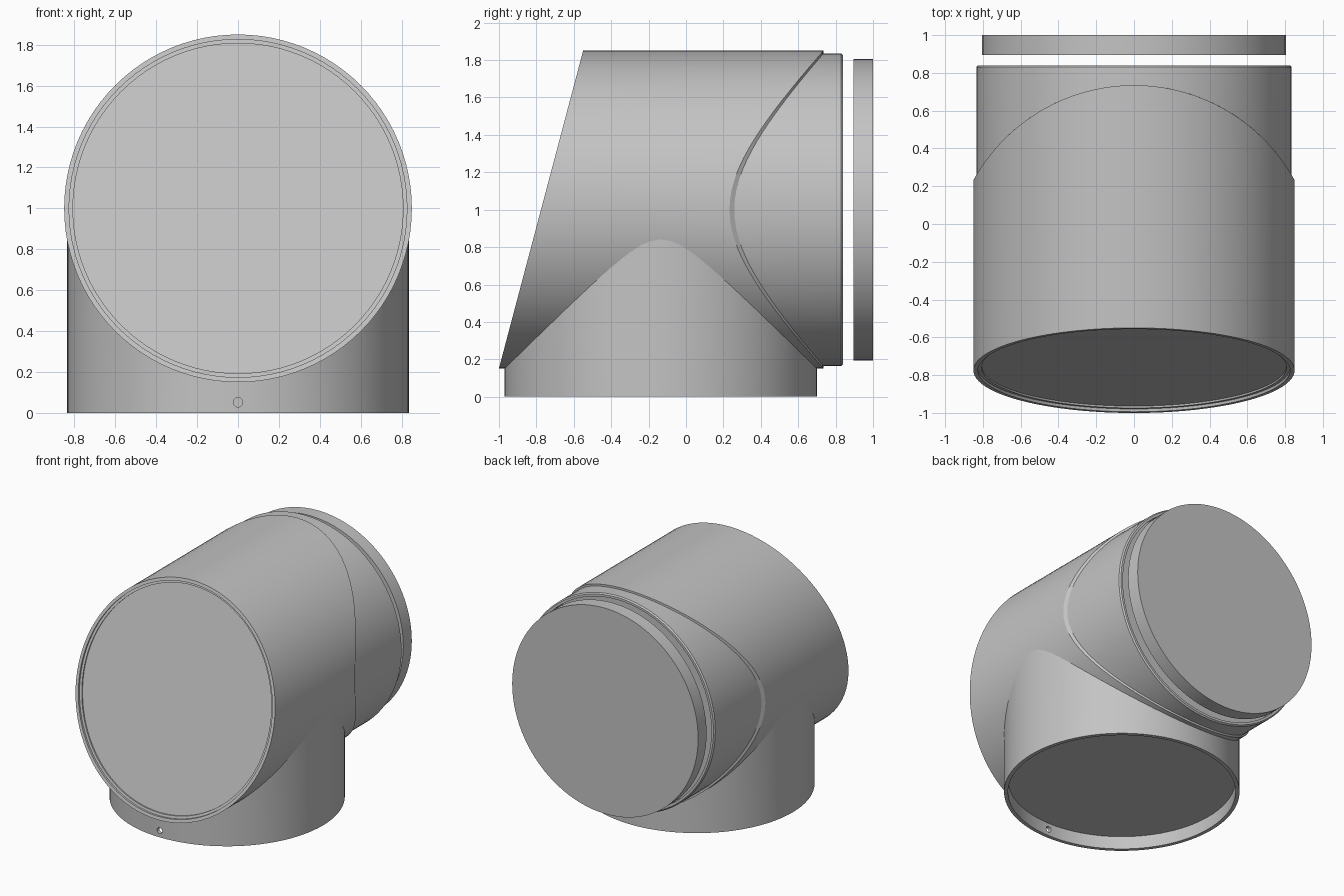
import bpy, bmesh, math
from mathutils import Matrix

if "Cube" in bpy.data.objects:
    bpy.data.objects.remove(bpy.data.objects["Cube"], do_unlink=True)

SEGMENTS = 96
AXIS_Z = 1.0        # height of the horizontal barrel axis
BASE_Y = -0.135     # centre of the upright collar

grey = bpy.data.materials.new("plain grey")
grey.use_nodes = True
colour = (0.55, 0.55, 0.55, 1)
grey.diffuse_color = colour
grey.node_tree.nodes["Principled BSDF"].inputs["Base Color"].default_value = colour


def front_y(x, z):
    """Slanted front plane of the barrel."""
    return -0.55 - 0.265 * (1.85 - z)


def seam_y(x, z):
    """Rounded rear seam of the barrel."""
    return -0.235 + math.sqrt(0.97 ** 2 - x * x)


def barrel_z(x, y):
    """Underside of the barrel, just inside its skin."""
    return AXIS_Z - math.sqrt(max(0, 0.84 ** 2 - x * x))


def finish(name, bm):
    bmesh.ops.recalc_face_normals(bm, faces=bm.faces)
    mesh = bpy.data.meshes.new(name)
    bm.to_mesh(mesh)
    bm.free()
    mesh.materials.append(grey)
    obj = bpy.data.objects.new(name, mesh)
    bpy.context.collection.objects.link(obj)
    return obj


def sweep(name, profile, upright=False, loop=False, caps=()):
    """Join rings of (radius, end), where end is a number or a function."""
    bm = bmesh.new()
    rings = []
    for radius, end in profile:
        ring = []
        for i in range(SEGMENTS):
            a = math.tau * i / SEGMENTS
            u, v = radius * math.cos(a), radius * math.sin(a)
            v += BASE_Y if upright else AXIS_Z
            w = end(u, v) if callable(end) else end
            ring.append(bm.verts.new((u, v, w) if upright else (u, w, v)))
        rings.append(ring)
    pairs = list(zip(rings, rings[1:]))
    if loop:
        pairs.append((rings[-1], rings[0]))
    for a, b in pairs:
        for i in range(SEGMENTS):
            j = (i + 1) % SEGMENTS
            bm.faces.new((a[i], a[j], b[j], b[i]))
    for c in caps:
        bm.faces.new(rings[c])
    return finish(name, bm)


def recessed_front(depth):
    return lambda x, z: front_y(x, z) + depth


# Barrel skin with slanted rim and recessed front plate
barrel = sweep("barrel_shell", [
    (0.825, seam_y), (0.85, seam_y), (0.85, front_y), (0.826, front_y),
    (0.826, recessed_front(0.015)), (0.807, recessed_front(0.015)),
    (0.807, recessed_front(0.025))], caps=[-1])

# Rear sleeve, slightly narrower, with a recessed end wall
sleeve = sweep("rear_sleeve", [
    (0.835, lambda x, z: seam_y(x, z) - 0.05), (0.835, 0.83),
    (0.826, 0.84), (0.808, 0.84), (0.808, 0.74)], caps=[-1])

# Separate disc behind the sleeve
disc = sweep("rear_disc", [(0.805, 0.895), (0.805, 1.0)], caps=[0, -1])

# Upright collar wall, trimmed to the barrel, and its recessed floor plate
collar = sweep("base_collar", [
    (0.835, barrel_z), (0.835, 0), (0.807, 0), (0.807, barrel_z)],
    upright=True, loop=True)
floor = sweep("base_plate", [(0.807, 0.1), (0.807, 0.12)], upright=True, caps=[0, -1])

# Small screw hole through the front of the collar
bm = bmesh.new()
bmesh.ops.create_cone(bm, cap_ends=True, segments=24, radius1=0.023, radius2=0.023,
                      depth=0.2, matrix=Matrix.Translation((0, -0.96, 0.052))
                      @ Matrix.Rotation(math.pi / 2, 4, 'X'))
cutter = finish("hole_cutter", bm)
cutter.hide_render = True
cut = collar.modifiers.new("screw hole", 'BOOLEAN')
cut.operation = 'DIFFERENCE'
cut.solver = 'EXACT'
cut.object = cutter
bpy.ops.object.select_all(action='DESELECT')
bpy.context.view_layer.objects.active = collar
collar.select_set(True)
bpy.ops.object.modifier_apply(modifier=cut.name)
bpy.data.objects.remove(cutter, do_unlink=True)

# Smooth round walls, sharp rims
for obj in (barrel, sleeve, disc, collar, floor):
    bpy.ops.object.select_all(action='DESELECT')
    obj.select_set(True)
    bpy.context.view_layer.objects.active = obj
    bpy.ops.object.shade_smooth_by_angle(angle=math.radians(30))
